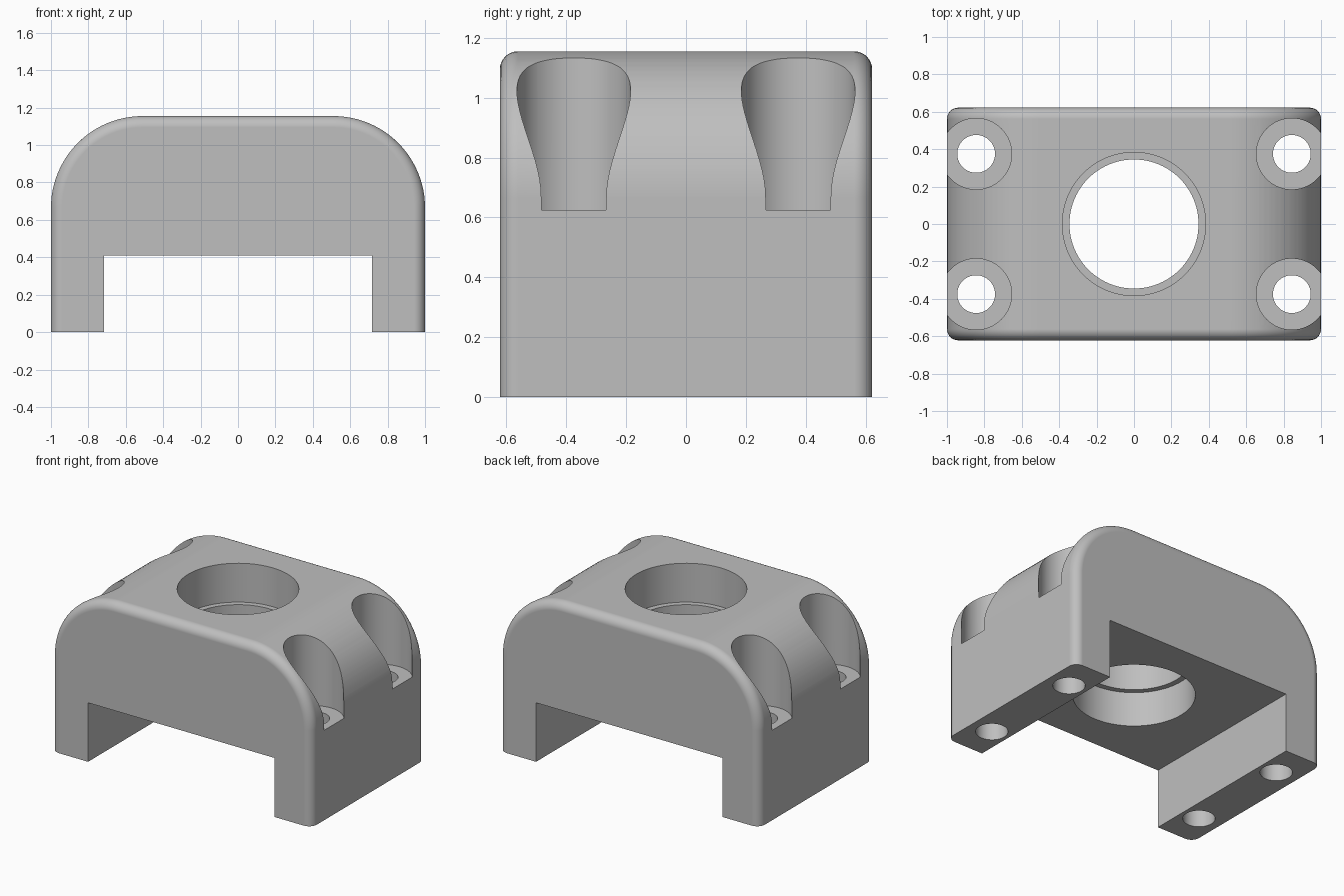
import bpy, bmesh
from math import pi, sin, cos

cube = bpy.data.objects.get("Cube")
if cube:
    bpy.data.objects.remove(cube, do_unlink=True)

HALF_X, HALF_Y, HEIGHT = 1.0, 0.622, 1.155
SHOULDER, FILLET = 0.49, 0.06
SLOT_X, SLOT_Z = 0.717, 0.41
BOLT_X, BOLT_Y = 0.844, 0.375

grey = bpy.data.materials.new("plain grey")
grey.use_nodes = True
grey.diffuse_color = (0.52, 0.52, 0.52, 1)
bsdf = grey.node_tree.nodes["Principled BSDF"]
bsdf.inputs["Base Color"].default_value = grey.diffuse_color


def make_object(name, bm):
    bmesh.ops.recalc_face_normals(bm, faces=bm.faces)
    mesh = bpy.data.meshes.new(name)
    bm.to_mesh(mesh)
    bm.free()
    mesh.materials.append(grey)
    obj = bpy.data.objects.new(name, mesh)
    bpy.context.collection.objects.link(obj)
    return obj


def loft(name, rings):
    """Skin a stack of matching closed rings and cap both ends."""
    bm = bmesh.new()
    loops = [[bm.verts.new(p) for p in ring] for ring in rings]
    n = len(loops[0])
    for a, b in zip(loops, loops[1:]):
        for i in range(n):
            j = (i + 1) % n
            bm.faces.new((a[i], a[j], b[j], b[i]))
    bm.faces.new(loops[0])
    bm.faces.new(loops[-1])
    return make_object(name, bm)


def arch_ring(y, inset, steps=24):
    """Round-shouldered outline, drawn in by the inset except at the base."""
    r = SHOULDER - inset
    cx, cz = HALF_X - SHOULDER, HEIGHT - SHOULDER
    arc = [(cx + r * cos(pi / 2 * i / steps), cz + r * sin(pi / 2 * i / steps))
           for i in range(steps + 1)]
    right = [(HALF_X - inset, 0)] + arc
    left = [(-x, z) for x, z in reversed(right)]
    return [(x, y, z) for x, z in right + left]


def stepped_cutter(name, x, y, profile, sides=72):
    """Round cutter from (radius, height) pairs."""
    return loft(name, [[(x + r * cos(2 * pi * i / sides),
                         y + r * sin(2 * pi * i / sides), z)
                        for i in range(sides)] for r, z in profile])


def cut(target, cutter):
    cutter.hide_render = True
    mod = target.modifiers.new("cut", 'BOOLEAN')
    mod.operation = 'DIFFERENCE'
    mod.solver = 'EXACT'
    mod.object = cutter
    bpy.ops.object.modifier_apply(modifier=mod.name)
    bpy.data.objects.remove(cutter, do_unlink=True)


# Arched block with rounded front and back rims
angles = [pi / 2 * i / 8 for i in range(9)]
front = [(-HALF_Y + FILLET * (1 - cos(a)), FILLET * (1 - sin(a))) for a in angles]
back = [(-y, inset) for y, inset in reversed(front)]
body = loft("bracket_body", [arch_ring(y, inset) for y, inset in front + back])
bpy.ops.object.select_all(action='DESELECT')
bpy.context.view_layer.objects.active = body
body.select_set(True)

# Channel between the two feet
cut(body, loft("channel_cutter",
               [[(-SLOT_X, y, -0.2), (SLOT_X, y, -0.2),
                 (SLOT_X, y, SLOT_Z), (-SLOT_X, y, SLOT_Z)] for y in (-1, 1)]))

# Central bore with a narrower lip halfway down
cut(body, stepped_cutter("bore_cutter", 0, 0, [
    (0.383, 0.2), (0.383, 0.65), (0.345, 0.65),
    (0.345, 0.885), (0.383, 0.885), (0.383, 1.4)], 96))

# Counterbored bolt holes in the shoulders
for sx in (-1, 1):
    for sy in (-1, 1):
        cut(body, stepped_cutter("bolt_cutter", sx * BOLT_X, sy * BOLT_Y, [
            (0.101, -0.2), (0.101, 0.625), (0.19, 0.625), (0.19, 1.4)]))

# Smooth curves, crisp cut edges, flat large faces
bpy.ops.object.shade_smooth_by_angle(angle=pi / 6)
weighted = body.modifiers.new("face_weighted_normals", 'WEIGHTED_NORMAL')
weighted.keep_sharp = True
